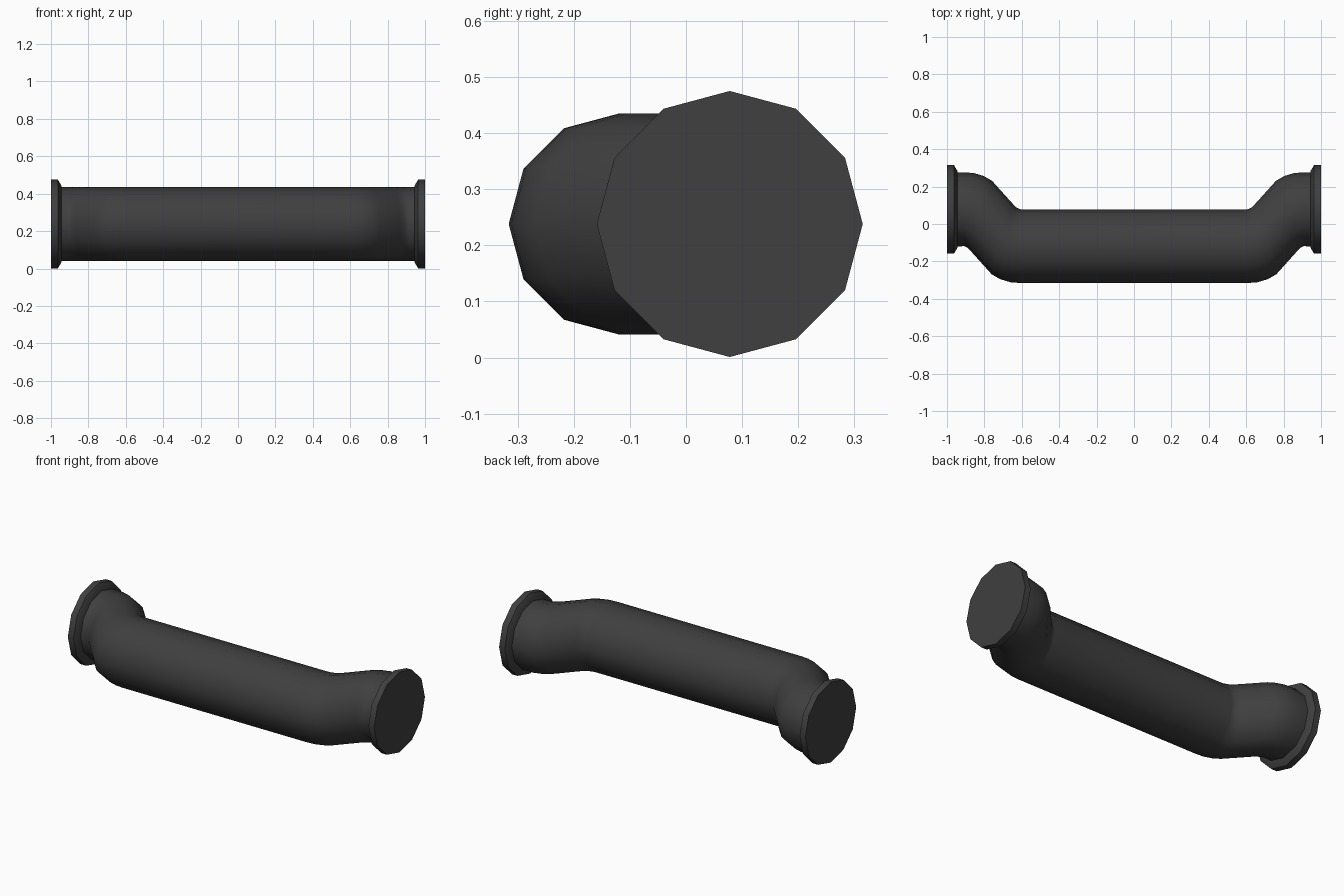
import bpy
import bmesh
from math import sin, cos, pi, radians

SIDES = 12
AXIS_Z = 0.238
PIPE_R = 0.197
END_Y = 0.078

if "Cube" in bpy.data.objects:
    bpy.data.objects.remove(bpy.data.objects["Cube"], do_unlink=True)

# Dark grey metal
metal = bpy.data.materials.new("dark_grey_metal")
metal.use_nodes = True
colour = (0.05, 0.05, 0.05, 1)
metal.diffuse_color = colour
shader = next(n for n in metal.node_tree.nodes if n.type == "BSDF_PRINCIPLED")
shader.inputs["Base Color"].default_value = colour


def loft(name, rings):
    """Skin 12-sided rings given as (x, y, tilt in degrees, radius)."""
    bm = bmesh.new()
    loops = []
    for x, y, tilt, r in rings:
        t = radians(tilt)
        loop = []
        for i in range(SIDES):
            a = 2 * pi * i / SIDES
            across = r * cos(a)
            loop.append(bm.verts.new((x - across * sin(t), y + across * cos(t),
                                      AXIS_Z + r * sin(a))))
        loops.append(loop)
    for p, q in zip(loops, loops[1:]):
        for i in range(SIDES):
            j = (i + 1) % SIDES
            bm.faces.new((p[i], p[j], q[j], q[i]))
    bm.faces.new(loops[0])
    bm.faces.new(loops[-1])
    bmesh.ops.recalc_face_normals(bm, faces=bm.faces)
    mesh = bpy.data.meshes.new(name)
    bm.to_mesh(mesh)
    bm.free()
    mesh.materials.append(metal)
    ob = bpy.data.objects.new(name, mesh)
    bpy.context.collection.objects.link(ob)
    bpy.ops.object.select_all(action="DESELECT")
    ob.select_set(True)
    bpy.context.view_layer.objects.active = ob
    bpy.ops.object.shade_smooth_by_angle(angle=radians(35))
    return ob


# Pipe: the lower bend, then the same bend turned about the offset's middle
bend = [(0.635, -0.116, 7), (0.672, -0.103, 12.5), (0.705, -0.08, 16.5)]
mid_x, mid_y = 0.76, -0.019
back = [(2 * mid_x - x, 2 * mid_y - y, t) for x, y, t in reversed(bend)]
half = [(0.6, -0.119, 0)] + bend + back + [(0.92, END_Y, 0), (0.95, END_Y, 0)]
right_half = [(x, y, t, PIPE_R) for x, y, t in half]
left_half = [(-x, y, -t, r) for x, y, t, r in reversed(right_half)]
loft("bent_pipe", left_half + right_half)

# End flanges with a chamfered inner rim
for name, side in (("left_flange", 1), ("right_flange", -1)):
    loft(name, [(side * x, END_Y, 0, r)
                for x, r in ((0.945, 0.207), (0.963, 0.237), (1.0, 0.237))])
